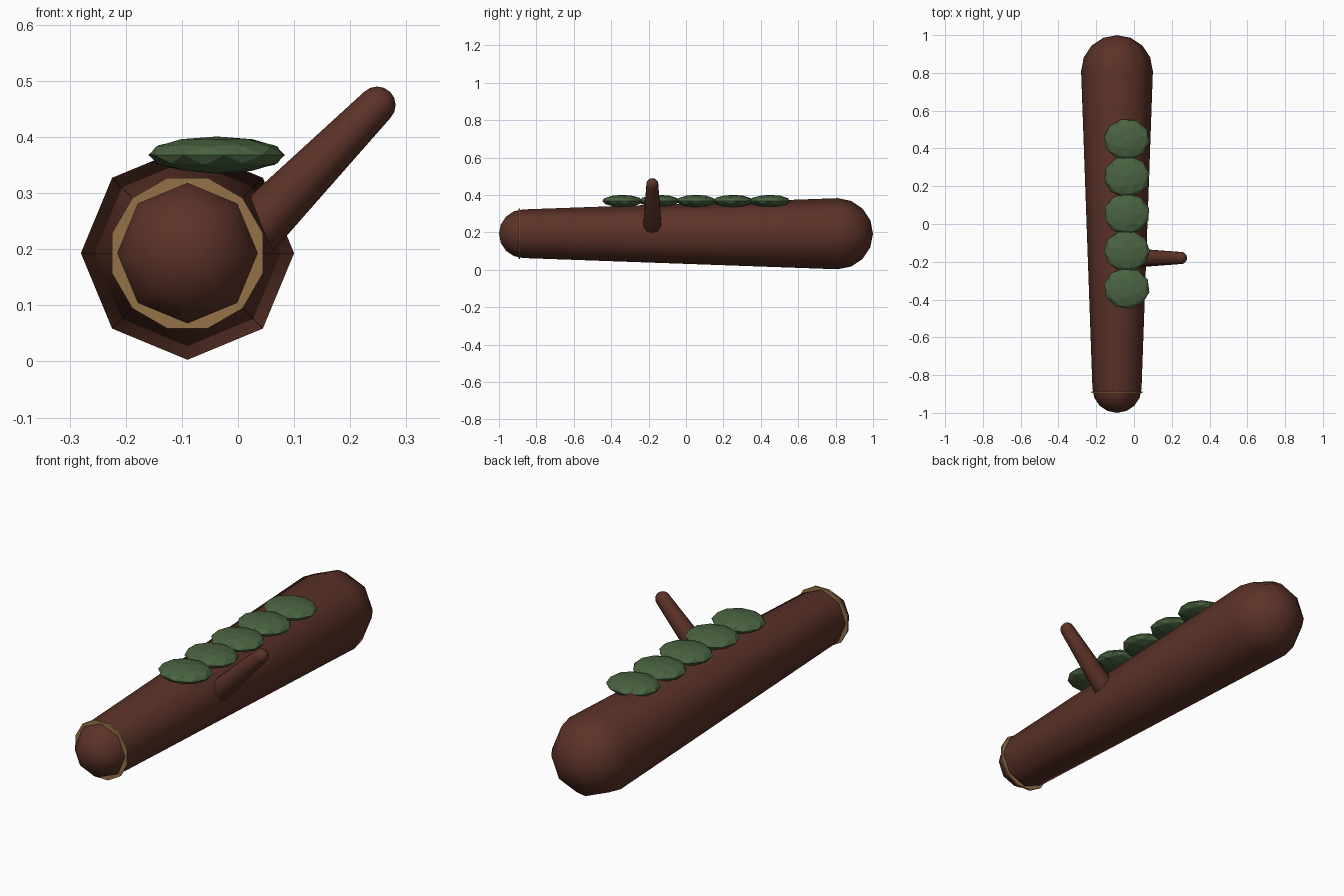
import bpy, bmesh, math, random
from mathutils import Vector, Matrix

random.seed(4)
cube = bpy.data.objects.get("Cube")
if cube:
    bpy.data.objects.remove(cube)


def material(name, rgb):
    m = bpy.data.materials.new(name)
    m.use_nodes = True
    m.diffuse_color = (*rgb, 1)
    m.node_tree.nodes["Principled BSDF"].inputs["Base Color"].default_value = (*rgb, 1)
    return m


bark = material("bark brown", (0.105, 0.032, 0.021))
moss = material("moss green", (0.068, 0.125, 0.052))
wood = material("cut wood tan", (0.30, 0.17, 0.065))


def finish(name, bm, mat, smooth=True):
    bmesh.ops.recalc_face_normals(bm, faces=bm.faces)
    mesh = bpy.data.meshes.new(name)
    bm.to_mesh(mesh)
    bm.free()
    mesh.materials.append(mat)
    for p in mesh.polygons:
        p.use_smooth = smooth
    ob = bpy.data.objects.new(name, mesh)
    bpy.context.collection.objects.link(ob)
    return ob


def tapered_capsule(name, a, b, r_a, r_b, sides, steps, mat):
    """Tapered rod with rounded ends; a and b are the centres of the end domes."""
    a, b = Vector(a), Vector(b)
    length = (b - a).length
    quarter = [i * math.pi / 2 / steps for i in range(steps + 1)]
    profile = [(-r_a * math.cos(t), r_a * math.sin(t)) for t in quarter]
    profile += [(length + r_b * math.sin(t), r_b * math.cos(t)) for t in quarter]
    # ring vertices sit on the world up and side directions
    along = (b - a).normalized()
    side = along.cross(Vector((0, 0, 1))).normalized()
    up = side.cross(along)
    bm = bmesh.new()
    rings = []
    for d, r in profile:
        if r < 1e-5:
            rings.append([bm.verts.new(a + along * d)] * sides)
            continue
        angles = [2 * math.pi * i / sides for i in range(sides)]
        rings.append([bm.verts.new(a + along * d + (up * math.cos(t) + side * math.sin(t)) * r)
                      for t in angles])
    for lo, hi in zip(rings, rings[1:]):
        for i in range(sides):
            j = (i + 1) % sides
            corners = list(dict.fromkeys((lo[i], lo[j], hi[j], hi[i])))
            bm.faces.new(corners)
    return finish(name, bm, mat)


# Trunk and side branch
AXIS_X, AXIS_Z = -0.09, 0.193
tapered_capsule("log_trunk", (AXIS_X, -0.87, AXIS_Z), (AXIS_X, 0.81, AXIS_Z),
                0.13, 0.19, 8, 4, bark)
tapered_capsule("side_branch", (0.03, -0.18, 0.235), (0.248, -0.18, 0.457),
                0.05, 0.033, 10, 4, bark)

# Thin cut-wood ring behind the front dome
bm = bmesh.new()
bmesh.ops.create_cone(bm, cap_ends=True, segments=12, radius1=0.139, radius2=0.139, depth=0.008,
                      matrix=Matrix.Translation((AXIS_X, -0.892, AXIS_Z))
                      @ Matrix.Rotation(math.pi / 2, 4, "X")
                      @ Matrix.Rotation(math.pi / 12, 4, "Z"))
finish("cut_wood_ring", bm, wood, smooth=False)

# Row of flattened moss clumps along the top
for i in range(5):
    bm = bmesh.new()
    place = (Matrix.Translation((-0.038, -0.34 + 0.197 * i, 0.368))
             @ Matrix.Diagonal((0.122, 0.109, 0.033, 1))
             @ Matrix.Rotation(random.uniform(0, math.pi), 4, "Z"))
    bmesh.ops.create_icosphere(bm, subdivisions=2, radius=1, matrix=place)
    finish(f"moss_clump_{i + 1}", bm, moss, smooth=False)
